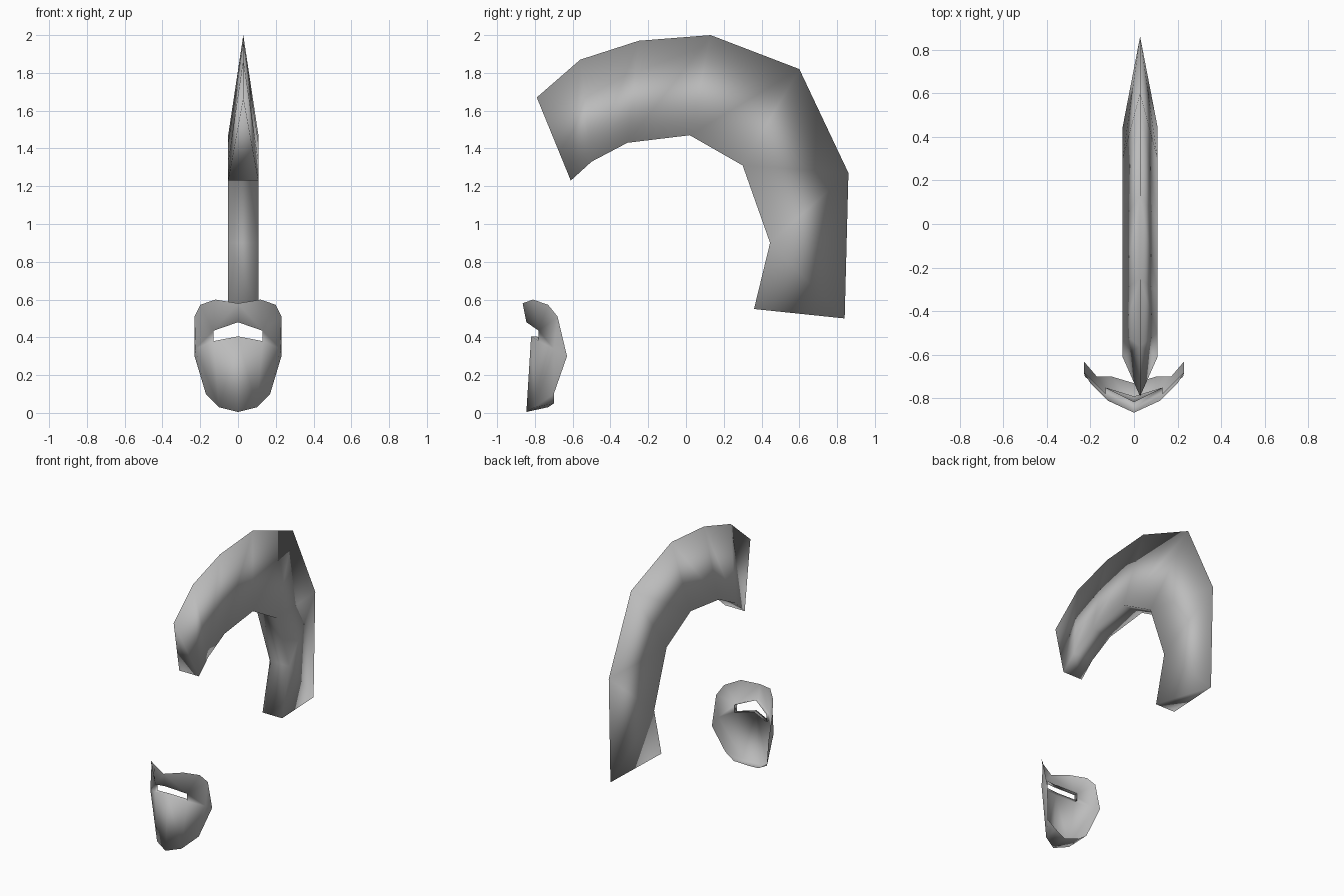
import bpy, bmesh

if "Cube" in bpy.data.objects:
    bpy.data.objects.remove(bpy.data.objects["Cube"])

# One grey finish for both parts
grey = bpy.data.materials.new("plain_grey")
grey.diffuse_color = (0.5, 0.5, 0.5, 1.0)
grey.use_nodes = True
grey.node_tree.nodes["Principled BSDF"].inputs["Base Color"].default_value = grey.diffuse_color


def finish(name, bm):
    """Turn a bmesh into a smooth-shaded object with the shared material."""
    for f in bm.faces:
        f.smooth = True
    mesh = bpy.data.meshes.new(name)
    bm.to_mesh(mesh)
    bm.free()
    mesh.materials.append(grey)
    obj = bpy.data.objects.new(name, mesh)
    bpy.context.collection.objects.link(obj)
    return obj


# Crest: triangular section swept along an arch, sharp ridge outside, flat inside
CREST_X, HALF_W = 0.028, 0.08
outer = [(-0.79, 1.67), (-0.56, 1.87), (-0.25, 1.97), (0.13, 2.0),
         (0.60, 1.82), (0.86, 1.27), (0.84, 0.50)]
inner = [(-0.61, 1.23), (-0.50, 1.33), (-0.31, 1.43), (0.02, 1.47),
         (0.30, 1.31), (0.445, 0.90), (0.36, 0.55)]
bm = bmesh.new()
rings = []
for (oy, oz), (iy, iz) in zip(outer, inner):
    rings.append((bm.verts.new((CREST_X, oy, oz)),
                  bm.verts.new((CREST_X - HALF_W, iy, iz)),
                  bm.verts.new((CREST_X + HALF_W, iy, iz))))
for a, b in zip(rings, rings[1:]):
    for k in (1, 2):                       # sloping sides
        bm.faces.new((a[0], b[0], a[k]))
        bm.faces.new((b[0], b[k], a[k]))
    bm.faces.new((a[1], b[1], b[2], a[2]))  # underside
bm.faces.new(rings[0])
bm.faces.new(rings[-1])
bmesh.ops.recalc_face_normals(bm, faces=bm.faces)
finish("crest", bm)

# Visor: named points of the right half, mirrored to the left
P = {
    "top0": (0, -0.865, 0.58), "top1": (0.12, -0.81, 0.60),
    "top2": (0.20, -0.73, 0.572), "top3": (0.23, -0.68, 0.51),
    "brow0": (0, -0.845, 0.48), "brow1": (0.13, -0.78, 0.435),
    "slit0": (0, -0.82, 0.405), "slit1": (0.13, -0.78, 0.38),
    "cheek": (0.225, -0.70, 0.34), "back": (0.23, -0.63, 0.30),
    "chin0": (0, -0.845, 0.005), "chin1": (0.10, -0.80, 0.03),
    "jaw": (0.17, -0.70, 0.10),
    "under0": (0, -0.73, 0.03), "under1": (0.10, -0.70, 0.05),
}
for key in ("brow0", "brow1", "slit0", "slit1"):  # depth of the eye slit
    x, y, z = P[key]
    P[key + "_in"] = (x, y + 0.03, z)
faces = [
    "top0 top1 brow1 brow0", "top1 top2 brow1", "top2 top3 brow1",
    "top3 cheek brow1", "brow1 cheek slit1", "top3 back cheek",
    "slit0 slit1 chin1 chin0", "slit1 cheek chin1",
    "cheek back jaw", "cheek jaw chin1",
    "chin1 jaw under1", "chin0 chin1 under1 under0",
    "brow0 brow1 brow1_in brow0_in", "brow1 slit1 slit1_in brow1_in",
    "slit1 slit0 slit0_in slit1_in",
]
bm = bmesh.new()
for side in (1, -1):
    verts = {k: bm.verts.new((side * x, y, z)) for k, (x, y, z) in P.items()}
    for f in faces:
        bm.faces.new([verts[k] for k in f.split()])
bmesh.ops.remove_doubles(bm, verts=bm.verts, dist=0.0005)
bmesh.ops.recalc_face_normals(bm, faces=bm.faces)
bm.normal_update()
if sum(f.normal.y * f.calc_area() for f in bm.faces) > 0:
    bmesh.ops.reverse_faces(bm, faces=bm.faces)
finish("visor", bm)
